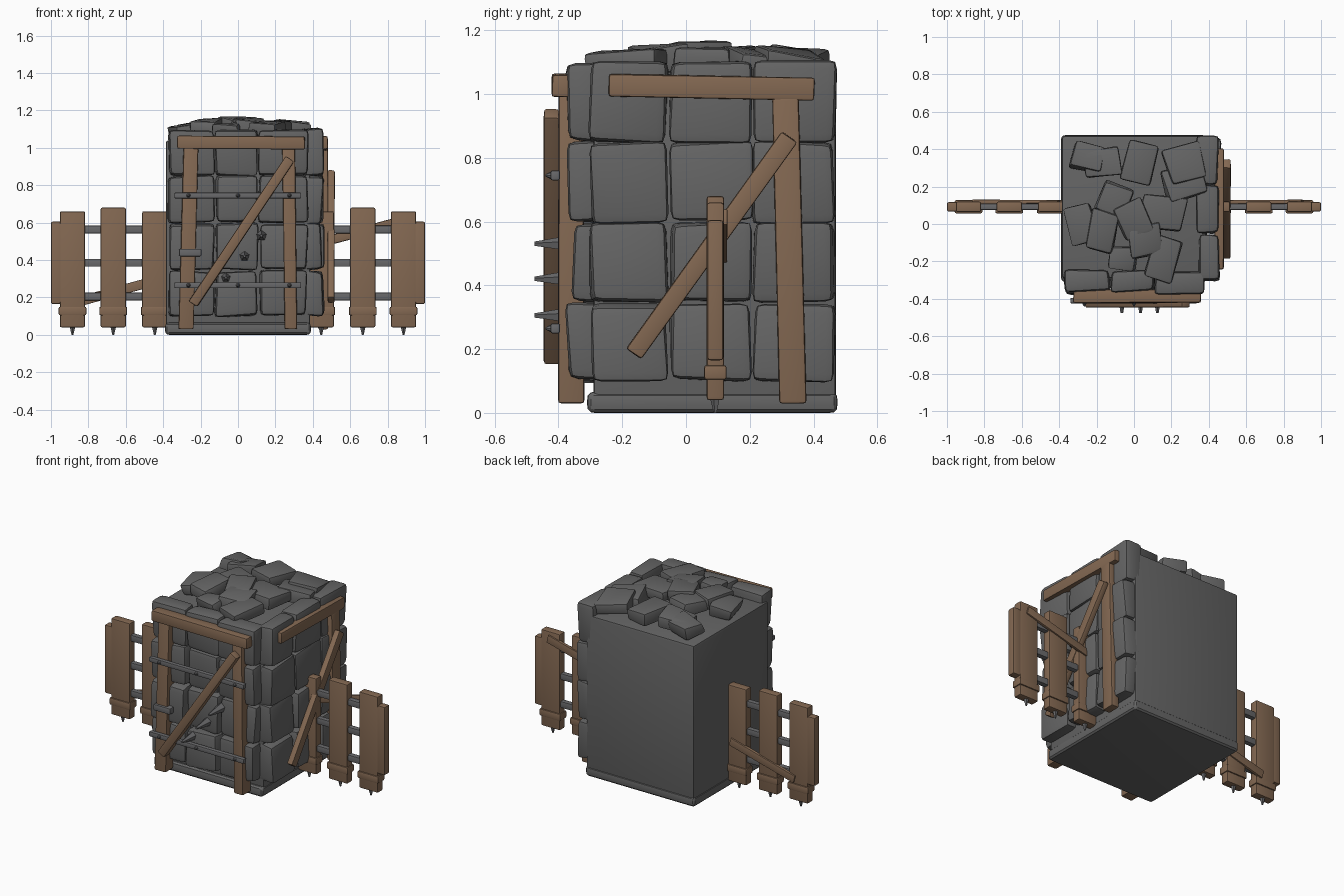
import bpy, bmesh, math, random
from mathutils import Vector, Euler

random.seed(4)
old = bpy.data.objects.get("Cube")
if old:
    bpy.data.objects.remove(old, do_unlink=True)


def material(name, rgb):
    m = bpy.data.materials.new(name)
    m.use_nodes = True
    m.diffuse_color = (*rgb, 1)
    bsdf = m.node_tree.nodes["Principled BSDF"]
    bsdf.inputs["Base Color"].default_value = (*rgb, 1)
    bsdf.inputs["Roughness"].default_value = 0.9
    return m


STONE = material("grey stone", (0.13, 0.13, 0.13))
METAL = material("grey metal", (0.14, 0.14, 0.145))
WOOD = material("brown wood", (0.23, 0.14, 0.085))


def finish(name, bm, mat, loc, rot=(0, 0, 0)):
    bmesh.ops.recalc_face_normals(bm, faces=bm.faces)
    mesh = bpy.data.meshes.new(name)
    bm.to_mesh(mesh)
    bm.free()
    mesh.materials.append(mat)
    mesh.shade_smooth()
    mesh.set_sharp_from_angle(angle=math.radians(30))
    obj = bpy.data.objects.new(name, mesh)
    bpy.context.scene.collection.objects.link(obj)
    obj.location = loc
    obj.rotation_euler = rot
    return obj


def block(name, loc, size, mat, rot=(0, 0, 0), bevel=0.01, jitter=0.0, segments=2):
    """Bevelled box whose corners may be knocked slightly out of true."""
    bm = bmesh.new()
    bmesh.ops.create_cube(bm, size=1)
    for v in bm.verts:
        v.co = Vector(c * s + random.uniform(-jitter, jitter) for c, s in zip(v.co, size))
    bmesh.ops.bevel(bm, geom=bm.edges[:], offset=bevel, segments=segments,
                    profile=0.6, affect='EDGES', clamp_overlap=True)
    return finish(name, bm, mat, loc, rot)


def span(name, lo, hi, mat, **kw):
    """Box given by its two opposite corners."""
    lo, hi = Vector(lo), Vector(hi)
    return block(name, (lo + hi) / 2, hi - lo, mat, **kw)


def plank(name, a, b, width, depth, mat, plane, bevel=0.01):
    """Board from a to b lying in the xz plane or the yz plane."""
    a, b = Vector(a), Vector(b)
    d = b - a
    if plane == "xz":
        rot, size = (0, -math.atan2(d.z, d.x), 0), (d.length, depth, width)
    else:
        rot, size = (math.atan2(d.z, d.y), 0, 0), (depth, d.length, width)
    return block(name, (a + b) / 2, size, mat, rot=rot, bevel=bevel, jitter=0.002)


def spike(name, loc, radius, length, rot, sides=5):
    bm = bmesh.new()
    bmesh.ops.create_cone(bm, cap_ends=True, segments=sides, radius1=radius,
                          radius2=radius * 0.25, depth=length)
    return finish(name, bm, METAL, loc, rot)


# Core and base slab
span("core_block", (-0.385, -0.29, 0.03), (0.385, 0.47, 1.04), STONE, bevel=0.015)
span("base_slab", (-0.39, -0.31, 0), (0.39, 0.475, 0.066), STONE, bevel=0.025, segments=3)

# Stone courses on the front and on the left side
rows = [(0.1, 0.34), (0.35, 0.595), (0.6, 0.85), (0.85, 1.1)]
front_cols = [(-0.37, -0.13), (-0.12, 0.105), (0.115, 0.37)]
side_cols = [(-0.3, -0.06), (-0.05, 0.205), (0.21, 0.465)]
for r, (z0, z1) in enumerate(rows):
    for c in range(3):
        x0, x1 = front_cols[c]
        out = random.uniform(0, 0.02)
        span(f"front_stone_{r}_{c}", (x0, -0.355 - out, z0), (x1, -0.25, z1),
             STONE, bevel=0.028, jitter=0.01)
        y0, y1 = side_cols[c]
        out = random.uniform(0, 0.015)
        span(f"side_stone_{r}_{c}", (0.34, y0, z0), (0.45 + out, y1, z1),
             STONE, bevel=0.028, jitter=0.01)

# Loose slabs heaped on top: x, y, width, length, turn in degrees
slabs = [(-0.25, 0.36, 0.17, 0.15, -15), (-0.17, 0.33, 0.2, 0.15, 8),
         (0.03, 0.33, 0.17, 0.22, -15), (0.27, 0.33, 0.2, 0.2, 14),
         (0.27, 0.22, 0.22, 0.17, 14), (-0.11, 0.13, 0.16, 0.17, -20),
         (-0.28, 0, 0.15, 0.2, 15), (-0.17, -0.04, 0.16, 0.22, -12),
         (0.0, 0.03, 0.17, 0.19, 25), (0.15, 0.06, 0.24, 0.18, -8),
         (0.06, -0.09, 0.17, 0.16, 10), (0.16, -0.18, 0.15, 0.23, -18),
         (-0.06, -0.18, 0.15, 0.12, -8)]
for i, (x, y, w, l, turn) in enumerate(slabs):
    z = 1.125 - 0.12 * max(abs(x), abs(y - 0.09)) + random.uniform(-0.005, 0.01)
    tilt = (-0.35 * (y - 0.09), 0.35 * x, math.radians(turn))
    block(f"top_slab_{i}", (x, y, z), (w, l, 0.075), STONE, rot=tilt,
          bevel=0.018, jitter=0.012)

# Timber frame on the front
plank("front_post_right", (-0.277, -0.36, 0.03), (-0.252, -0.36, 1.0), 0.08, 0.08, WOOD, "xz")
plank("front_post_left", (0.282, -0.36, 0.03), (0.27, -0.36, 1.0), 0.066, 0.08, WOOD, "xz")
plank("front_beam", (-0.325, -0.385, 1.03), (0.357, -0.385, 1.025), 0.07, 0.07, WOOD, "xz")
plank("front_brace", (-0.24, -0.422, 0.165), (0.278, -0.422, 0.94), 0.055, 0.05, WOOD, "xz")

# Timber frame on the left side
plank("side_post", (0.455, 0.335, 0.03), (0.455, 0.312, 0.99), 0.085, 0.05, WOOD, "yz")
plank("side_beam", (0.455, -0.243, 1.028), (0.455, 0.403, 1.015), 0.07, 0.05, WOOD, "yz")
plank("side_brace", (0.498, -0.165, 0.185), (0.498, 0.325, 0.865), 0.058, 0.04, WOOD, "yz")

# Metal bars, strap, rivets and spikes on the front
for z in (0.265, 0.745):
    span("front_bar", (-0.34, -0.425, z - 0.016), (0.338, -0.395, z + 0.016), METAL, bevel=0.008)
    for x in (-0.265, 0, 0.275):
        spike("bar_rivet", (x, -0.43, z), 0.014, 0.02, (math.pi / 2, 0, 0), 8)
span("post_strap", (-0.315, -0.415, 0.42), (-0.195, -0.33, 0.46), METAL, bevel=0.008)
for x, z in ((0.125, 0.53), (0.035, 0.42), (-0.065, 0.305)):
    spike("front_spike", (x, -0.41, z), 0.03, 0.13, (math.pi / 2, 0, 0))

# Picket fences standing out on both sides
Y = 0.092
for side, label in ((1, "left"), (-1, "right")):
    for px, top in ((0.445, 0.66), (0.667, 0.68), (0.885, 0.66)):
        x = side * px
        block(f"{label}_picket", (x, Y, (top + 0.04) / 2), (0.135, 0.055, top - 0.04), WOOD)
        block(f"{label}_picket_collar", (x, Y, 0.127), (0.148, 0.07, 0.045), WOOD, bevel=0.008)
        spike(f"{label}_picket_spike", (x, Y, 0.03), 0.02, 0.06, (math.pi, 0, 0))
    block(f"{label}_end_board", (side * 0.965, Y, 0.385), (0.07, 0.05, 0.44), WOOD)
    for z in (0.205, 0.385, 0.563):
        block(f"{label}_rail", (side * 0.66, Y, z), (0.56, 0.035, 0.042), METAL, bevel=0.008)
plank("left_fence_brace", (0.43, Y + 0.027, 0.49), (0.9, Y + 0.027, 0.615), 0.05, 0.02, WOOD, "xz", 0.005)
plank("right_fence_brace", (-0.86, Y + 0.027, 0.175), (-0.4, Y + 0.027, 0.3), 0.05, 0.02, WOOD, "xz", 0.005)
